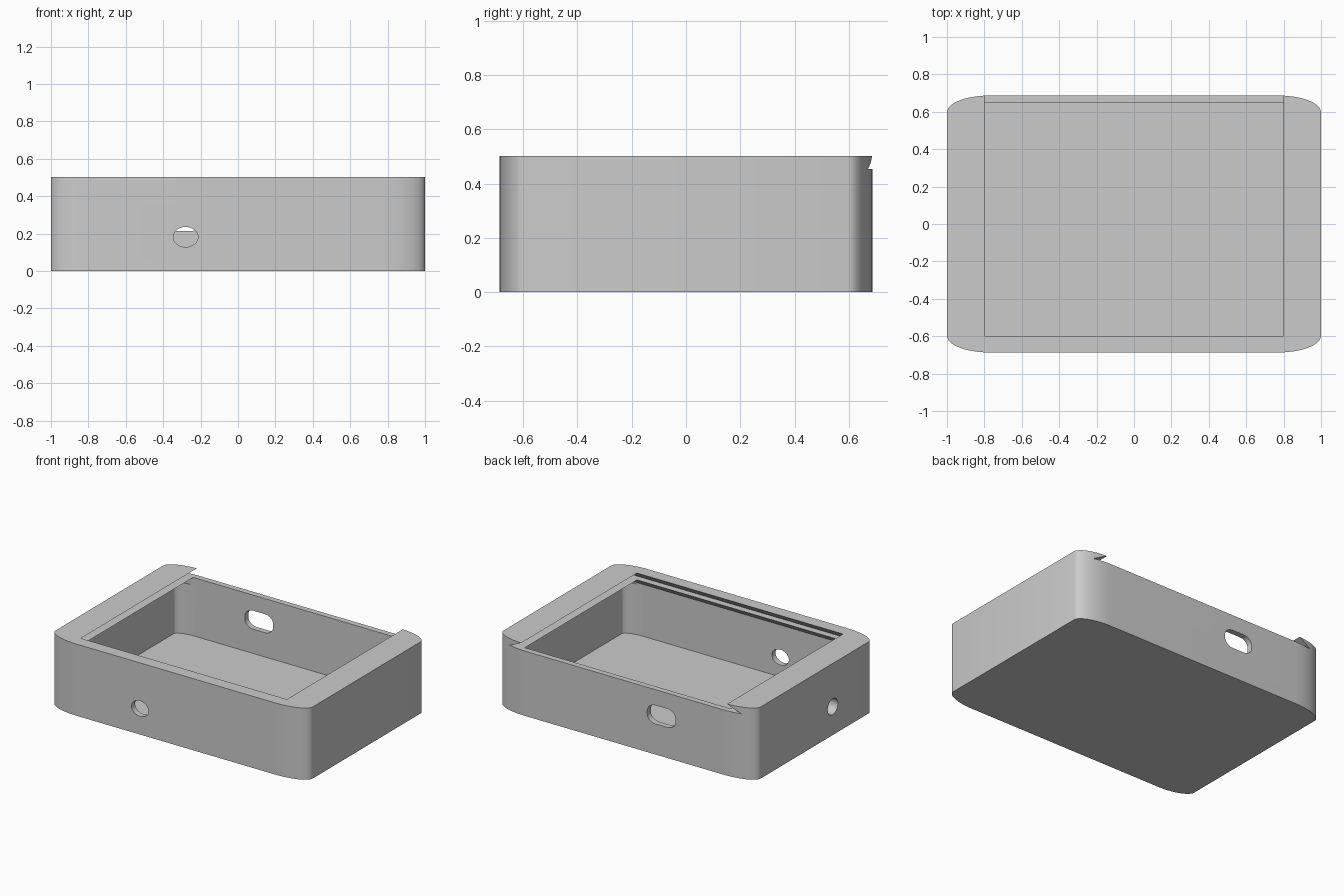
import bpy, bmesh, math

cube = bpy.data.objects.get("Cube")
if cube:
    bpy.data.objects.remove(cube, do_unlink=True)

grey = bpy.data.materials.new("plain_grey")
grey.use_nodes = True
grey.diffuse_color = (0.6, 0.6, 0.6, 1)
grey.node_tree.nodes["Principled BSDF"].inputs["Base Color"].default_value = (0.6, 0.6, 0.6, 1)


def loft(name, rings):
    """Closed solid through a stack of rings with equal point counts."""
    bm = bmesh.new()
    loops = [[bm.verts.new(p) for p in ring] for ring in rings]
    n = len(loops[0])
    bm.faces.new(loops[0])
    bm.faces.new(loops[-1])
    for a, b in zip(loops, loops[1:]):
        for i in range(n):
            j = (i + 1) % n
            bm.faces.new((a[i], a[j], b[j], b[i]))
    bmesh.ops.recalc_face_normals(bm, faces=bm.faces)
    mesh = bpy.data.meshes.new(name)
    bm.to_mesh(mesh)
    bm.free()
    mesh.materials.append(grey)
    obj = bpy.data.objects.new(name, mesh)
    bpy.context.collection.objects.link(obj)
    return obj


def rounded(hx, hy, rx, ry, steps=12):
    """Rectangle outline with elliptical corners."""
    pts = []
    for k, (sx, sy) in enumerate([(1, 1), (-1, 1), (-1, -1), (1, -1)]):
        for i in range(steps + 1):
            a = math.pi / 2 * (k + i / steps)
            pts.append((sx * (hx - rx) + rx * math.cos(a),
                        sy * (hy - ry) + ry * math.sin(a)))
    return pts


def ellipse(rx, ry, n=40):
    return [(rx * math.cos(2 * math.pi * i / n), ry * math.sin(2 * math.pi * i / n))
            for i in range(n)]


def flat(pts, z):
    return [(x, y, z) for x, y in pts]


def rect(hx, front, back, z):
    return [(-hx, front, z), (hx, front, z), (hx, back, z), (-hx, back, z)]


# Outer shell
shell = loft("box_shell", [flat(rounded(1, 0.687, 0.23, 0.09), z) for z in (0, 0.503)])

# Main cavity
cavity = loft("cavity_cutter",
              [flat(rounded(0.92, 0.647, 0.14, 0.047), z) for z in (0.045, 0.41)])

# Opening under the lid, flaring out to the cavity walls
opening = loft("opening_cutter", [
    rect(0.9, -0.645, 0.646, 0.40), rect(0.9, -0.645, 0.646, 0.41),
    rect(0.8, -0.6, 0.646, 0.455), rect(0.8, -0.6, 0.646, 0.475)])

# Dovetail slot for a sliding lid, open at the back
slot = loft("lid_slot_cutter", [
    rect(0.9, -0.647, 0.8, 0.455), rect(0.8, -0.6, 0.8, 0.503),
    rect(0.78, -0.59, 0.8, 0.52)])

# Ports in the front, right and back walls
front_port = loft("front_port_cutter", [
    [(-0.28 + u, y, 0.182 + v) for u, v in ellipse(0.066, 0.054)] for y in (-0.75, -0.6)])
side_port = loft("side_port_cutter", [
    [(x, -0.2 + u, 0.2 + v) for u, v in ellipse(0.056, 0.056)] for x in (-1.05, -0.87)])
back_port = loft("back_port_cutter", [
    [(-0.29 + u, y, 0.28 + v) for u, v in rounded(0.11, 0.065, 0.065, 0.055)]
    for y in (0.6, 0.75)])

# Cut the shell
bpy.ops.object.select_all(action='DESELECT')
bpy.context.view_layer.objects.active = shell
shell.select_set(True)
for cutter in (cavity, opening, slot, front_port, side_port, back_port):
    mod = shell.modifiers.new(cutter.name, 'BOOLEAN')
    mod.operation = 'DIFFERENCE'
    mod.solver = 'EXACT'
    mod.object = cutter
    bpy.ops.object.modifier_apply(modifier=mod.name)
    bpy.data.objects.remove(cutter, do_unlink=True)

bpy.ops.object.shade_smooth_by_angle(angle=math.radians(30))
